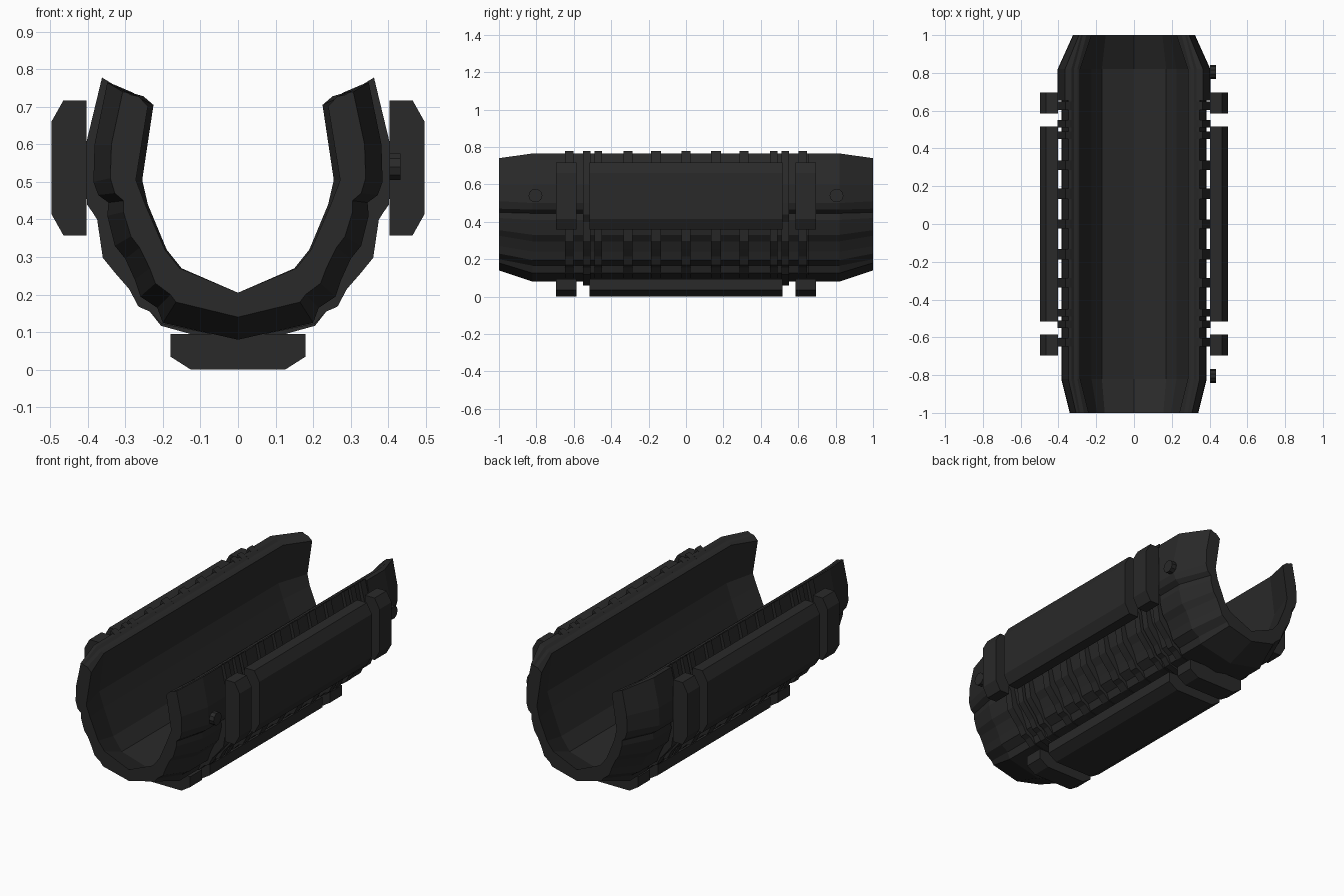
import bpy, bmesh, math
from mathutils import Matrix

if "Cube" in bpy.data.objects:
    bpy.data.objects.remove(bpy.data.objects["Cube"])

mat = bpy.data.materials.new("dark grey polymer")
mat.diffuse_color = (0.0225, 0.0225, 0.0225, 1)
mat.use_nodes = True
mat.node_tree.nodes["Principled BSDF"].inputs["Base Color"].default_value = mat.diffuse_color


def finish(bm, name):
    bmesh.ops.remove_doubles(bm, verts=bm.verts[:], dist=1e-5)
    bmesh.ops.recalc_face_normals(bm, faces=bm.faces[:])
    me = bpy.data.meshes.new(name)
    bm.to_mesh(me)
    bm.free()
    me.materials.append(mat)
    ob = bpy.data.objects.new(name, me)
    bpy.context.collection.objects.link(ob)
    return ob


def loft(name, stations, mirrored=False):
    """Strip of quads between closed profiles; stations = [(y, points)]."""
    bm = bmesh.new()
    for sx in ((1, -1) if mirrored else (1,)):
        rings = [[bm.verts.new((sx * x, y, z)) for x, z in pts] for y, pts in stations]
        n = len(rings[0])
        for a, b in zip(rings, rings[1:]):
            for i in range(n):
                j = (i + 1) % n
                # skip zero-area faces where two stations coincide
                if (a[i].co - b[i].co).length + (a[j].co - b[j].co).length > 1e-6:
                    bm.faces.new((a[i], a[j], b[j], b[i]))
        bm.faces.new(rings[0])
        bm.faces.new(rings[-1])
    return finish(bm, name)


def both(half):
    """Complete a half path that starts on the centre line."""
    return [(-x, z) for x, z in reversed(half[1:])] + half


def u_shape(outer, inner):
    return both(outer) + both(inner)[::-1]


def widen(path, k):
    return [(x * k, z) for x, z in path]


# half profiles of the U shell: an even-walled body whose ends taper inwards
inner = [(0, .145), (.17, .195), (.225, .27), (.285, .42), (.315, .505), (.285, .733)]
mouth = [(0, .205), (.155, .27), (.195, .32), (.247, .44), (.272, .505), (.24, .702)]
back_mouth = [(0, .205), (.15, .27), (.19, .32), (.24, .44), (.255, .505), (.225, .705)]
body = [(0, .08), (.2, .125), (.215, .165), (.26, .195), (.275, .24), (.3, .295),
        (.328, .33), (.348, .41), (.345, .445), (.372, .465), (.385, .5), (.382, .6),
        (.348, .765), (.332, .76), (.318, .747), (.3, .742)]
end = [(0, .14), (.165, .18), (.18, .2), (.22, .23), (.235, .27), (.262, .325),
       (.285, .355), (.305, .42), (.305, .45), (.328, .47), (.34, .51), (.337, .6),
       (.307, .74), (.295, .738), (.285, .732), (.265, .728)]
rib = [(0, .08), (.203, .122), (.235, .155), (.265, .168), (.29, .215), (.325, .255),
       (.36, .298), (.375, .4), (.388, .42), (.402, .44), (.405, .5), (.405, .6),
       (.362, .778), (.336, .762), (.318, .747), (.3, .742)]
clamp = [(0, .06), (.205, .117)] + rib[2:]
wide = widen(body[:-3], 1.05) + body[-3:]

# ribs and clamp bands are raised straight out of the shell
raised = [(0, .05, rib)]
for s in (-1, 1):
    raised += [(s * .16, .055, rib), (s * .31, .05, rib), (s * .47, .04, rib),
               (s * .53, .04, clamp), (s * .625, .045, rib)]
plain = u_shape(body, inner)
stations = [(-1, u_shape(end, mouth)), (-.82, plain)]
for y, w, outer in sorted(raised, key=lambda r: r[0]):
    r = u_shape(outer, inner)
    stations += [(y - w / 2, plain), (y - w / 2, r), (y + w / 2, r), (y + w / 2, plain)]
stations += [(.655, plain), (.655, u_shape(wide, inner)), (.82, u_shape(wide, inner)),
             (1, u_shape(widen(end, .95), back_mouth))]
loft("shell", stations)

# side and bottom rails with chamfered outer edges, each with two end blocks
side = [(.403, .358), (.465, .358), (.497, .415), (.497, .66), (.465, .717), (.403, .717)]
bottom = [(-.18, .095), (-.18, .035), (-.125, 0), (.125, 0), (.18, .035), (.18, .095)]
for y0, y1, part in [(-.515, .515, "rail"), (-.695, -.585, "front_rail_block"),
                     (.585, .695, "back_rail_block")]:
    loft("side_" + part, [(y0, side), (y1, side)], True)
    loft("bottom_" + part, [(y0, bottom), (y1, bottom)])

# bolt heads on the right side
for y in (-.805, .805):
    bm = bmesh.new()
    bmesh.ops.create_cone(bm, cap_ends=True, segments=10, radius1=.037, radius2=.037,
                          depth=.03, matrix=Matrix.Translation((.418, y, .54))
                          @ Matrix.Rotation(math.pi / 2, 4, 'Y'))
    finish(bm, "bolt_head")
